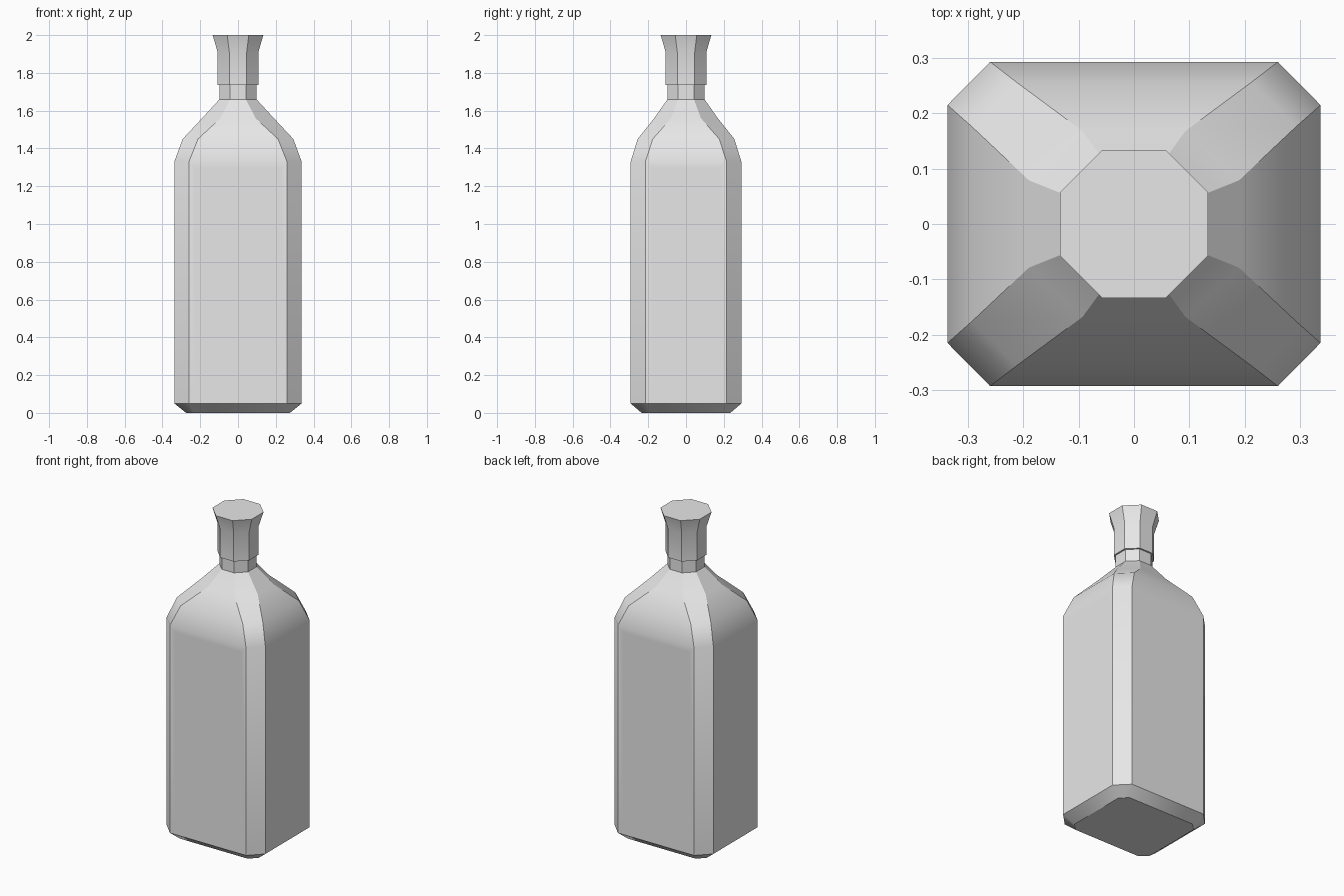
import bpy
import bmesh
import math

if "Cube" in bpy.data.objects:
    bpy.data.objects.remove(bpy.data.objects["Cube"])

grey = bpy.data.materials.new("plain_grey")
grey.use_nodes = True
grey.diffuse_color = (0.8, 0.8, 0.8, 1)
grey.node_tree.nodes["Principled BSDF"].inputs["Base Color"].default_value = (0.8, 0.8, 0.8, 1)


def ring(bm, z, hx, hy, cx, cy):
    """Rectangle with cut corners; cx, cy are where the flat sides end."""
    pts = [(hx, -cy), (hx, cy), (cx, hy), (-cx, hy),
           (-hx, cy), (-hx, -cy), (-cx, -hy), (cx, -hy)]
    return [bm.verts.new((x, y, z)) for x, y in pts]


def loft(name, sections, panel=None):
    bm = bmesh.new()
    rings = [ring(bm, *s) for s in sections]
    bm.faces.new(rings[0][::-1])
    bm.faces.new(rings[-1])
    for a, b in zip(rings, rings[1:]):
        for i in range(8):
            j = (i + 1) % 8
            bm.faces.new((a[i], a[j], b[j], b[i]))
    bm.normal_update()
    # Flat panel inside each tall, wide wall
    if panel:
        walls = [f for f in bm.faces
                 if f.calc_area() > 0.4 and abs(f.normal.z) < 0.1]
        bmesh.ops.inset_individual(bm, faces=walls, thickness=panel, depth=0)
    bmesh.ops.recalc_face_normals(bm, faces=bm.faces)
    mesh = bpy.data.meshes.new(name)
    bm.to_mesh(mesh)
    bm.free()
    mesh.materials.append(grey)
    obj = bpy.data.objects.new(name, mesh)
    bpy.context.collection.objects.link(obj)
    bpy.ops.object.select_all(action='DESELECT')
    obj.select_set(True)
    bpy.context.view_layer.objects.active = obj
    bpy.ops.object.shade_smooth_by_angle(angle=math.radians(30))
    return obj


# Bottle: bevelled base, tall body, sloped shoulders, narrow neck
loft("bottle_body", [
    (0.00, 0.275, 0.235, 0.23, 0.19),
    (0.05, 0.337, 0.293, 0.26, 0.215),
    (1.33, 0.337, 0.293, 0.26, 0.215),
    (1.45, 0.293, 0.256, 0.212, 0.176),
    (1.56, 0.190, 0.168, 0.093, 0.079),
    (1.66, 0.098, 0.098, 0.042, 0.042),
    (1.74, 0.098, 0.098, 0.042, 0.042),
], panel=0.05)

# Stopper: straight collar flaring to a flat top
loft("stopper", [
    (1.735, 0.108, 0.108, 0.046, 0.046),
    (1.91, 0.108, 0.108, 0.046, 0.046),
    (2.00, 0.134, 0.134, 0.057, 0.057),
])
